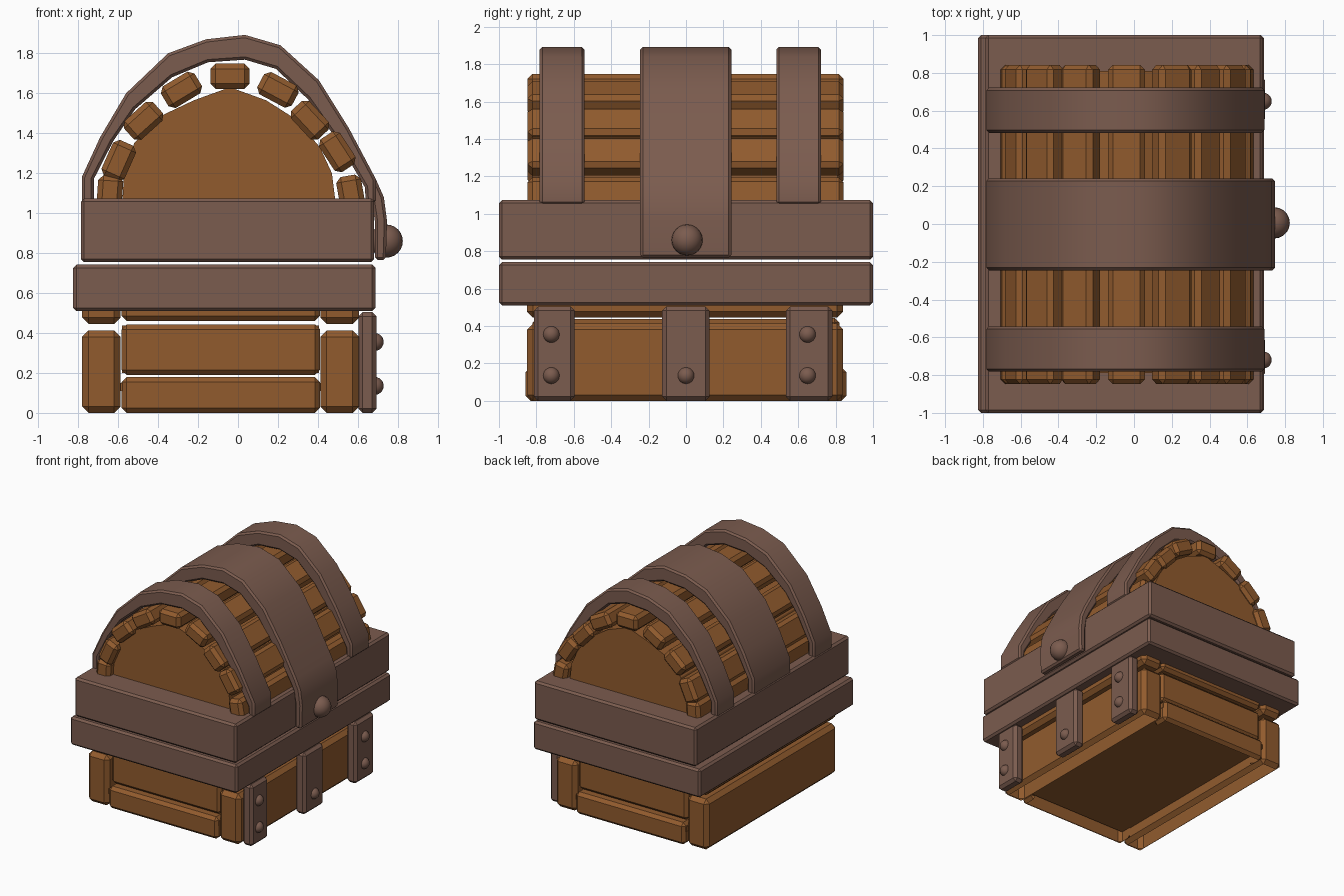
import bpy, bmesh, math
from mathutils import Matrix

if "Cube" in bpy.data.objects:
    bpy.data.objects.remove(bpy.data.objects["Cube"])


def material(name, rgb):
    m = bpy.data.materials.new(name)
    m.diffuse_color = (*rgb, 1)
    m.use_nodes = True
    m.node_tree.nodes["Principled BSDF"].inputs["Base Color"].default_value = m.diffuse_color
    return m


WOOD = material("warm wood", (0.285, 0.105, 0.027))
METAL = material("brown metal", (0.198, 0.106, 0.077))


def finish(bm, name, mat, bevel=0.0, limit=40, smooth=0, drop=None):
    """Chamfer the sharp edges and turn the bmesh into an object."""
    bmesh.ops.recalc_face_normals(bm, faces=bm.faces)
    if bevel:
        sharp = [e for e in bm.edges if e.calc_face_angle(0) > math.radians(limit)]
        bmesh.ops.bevel(bm, geom=sharp, offset=bevel, segments=1, profile=0.5,
                        affect='EDGES', clamp_overlap=True)
    if drop:
        bm.normal_update()
        bmesh.ops.delete(bm, geom=[f for f in bm.faces if drop(f.normal)], context='FACES')
    me = bpy.data.meshes.new(name)
    bm.to_mesh(me)
    bm.free()
    me.materials.append(mat)
    ob = bpy.data.objects.new(name, me)
    bpy.context.collection.objects.link(ob)
    if smooth:
        bpy.ops.object.select_all(action='DESELECT')
        ob.select_set(True)
        bpy.context.view_layer.objects.active = ob
        bpy.ops.object.shade_smooth_by_angle(angle=math.radians(smooth))
    return ob


def box(name, mat, x, y, z, bevel=0.025, turn=0.0, drop=None):
    """Chamfered box from ranges, turned about its own y axis (degrees)."""
    bm = bmesh.new()
    size = [b - a for a, b in (x, y, z)]
    mid = [(a + b) / 2 for a, b in (x, y, z)]
    bmesh.ops.create_cube(bm, size=1, matrix=Matrix.Translation(mid)
                          @ Matrix.Rotation(math.radians(-turn), 4, 'Y')
                          @ Matrix.Diagonal((*size, 1)))
    return finish(bm, name, mat, bevel, drop=drop)


def ball(name, loc, r):
    bm = bmesh.new()
    bmesh.ops.create_uvsphere(bm, u_segments=20, v_segments=12, radius=r,
                              matrix=Matrix.Translation(loc))
    return finish(bm, name, METAL, smooth=32)


def strap(name, outer, inner, y0, y1):
    """Curved strip between an outer and an inner path, from y0 to y1."""
    bm = bmesh.new()
    rows = [[bm.verts.new(p) for p in ((o[0], y0, o[1]), (o[0], y1, o[1]),
                                       (i[0], y1, i[1]), (i[0], y0, i[1]))]
            for o, i in zip(outer, inner)]
    for a, b in zip(rows, rows[1:]):
        for k in range(4):
            bm.faces.new((a[k], a[(k + 1) % 4], b[(k + 1) % 4], b[k]))
    bm.faces.new(rows[0])
    bm.faces.new(rows[-1])
    return finish(bm, name, METAL, 0.014, 50, 32)


# Metal rims of base and lid
box("base_rim", METAL, (-0.825, 0.688), (-1, 1), (0.51, 0.742), 0.016)
box("lid_rim", METAL, (-0.787, 0.682), (-1, 1), (0.755, 1.073), 0.016)

# Long side planks of the base, open underneath
for side, x in (("left", (-0.78, -0.588)), ("right", (0.412, 0.606))):
    box(side + "_lower_plank", WOOD, x, (-0.85, 0.84), (0, 0.413), 0.032,
        drop=lambda n: n.z < -0.9)
    box(side + "_upper_plank", WOOD, x, (-0.85, 0.84), (0.445, 0.6), 0.032)

# Short end planks of the base, the lowest open underneath and inside
for side, s in (("front", -1), ("back", 1)):
    for n, (z, out) in enumerate((((0, 0.18), 0.857), ((0.19, 0.443), 0.82),
                                  ((0.46, 0.6), 0.83))):
        low = (lambda v, s=s: v.z < -0.9 or s * v.y < -0.6 and v.z < 0.1) if n == 0 else None
        box(f"{side}_plank_{n + 1}", WOOD, (-0.582, 0.41),
            tuple(sorted((s * out, s * (out - 0.14)))), z, 0.025, drop=low)

# Recessed floor and the inner box seen between the planks
box("floor", WOOD, (-0.588, 0.412), (-0.835, 0.835), (0.11, 0.15), 0)
box("inner_box", WOOD, (-0.58, 0.405), (-0.72, 0.72), (0.2, 0.437), 0)

# Metal brackets with bolts on the right side
for name, y, yb, bolts in (("front", (-0.812, -0.595), -0.72, (0.135, 0.355)),
                           ("middle", (-0.127, 0.125), 0, (0.135,)),
                           ("back", (0.535, 0.782), 0.65, (0.135, 0.355))):
    box(name + "_bracket", METAL, (0.602, 0.694), y, (0, 0.505), 0.022)
    for n, z in enumerate(bolts):
        ball(f"{name}_bolt_{n + 1}", (0.684, yb, z), 0.045)

# Lid core that closes both ends of the dome
core = [(-0.58, 1.04), (-0.57, 1.2), (-0.52, 1.35), (-0.4, 1.48), (-0.22, 1.565),
        (-0.04, 1.63), (0.14, 1.565), (0.29, 1.47), (0.41, 1.33), (0.47, 1.2), (0.49, 1.04)]
bm = bmesh.new()
cap = bm.faces.new([bm.verts.new((x, -0.79, z)) for x, z in core])
ext = bmesh.ops.extrude_face_region(bm, geom=[cap])["geom"]
bmesh.ops.translate(bm, vec=(0, 1.6, 0), verts=[v for v in ext if isinstance(v, bmesh.types.BMVert)])
if not cap.is_valid or len(bm.faces) < len(core) + 2:
    bm.faces.new([v for v in bm.verts if v.co.y < 0])
finish(bm, "lid_core", WOOD)

# Lid planks round the dome: x, z, turn
for n, (x, z, a) in enumerate(((-0.642, 1.09, 86), (-0.597, 1.262, 66), (-0.473, 1.462, 42),
                               (-0.283, 1.617, 31), (-0.04, 1.685, 0), (0.2, 1.617, -28),
                               (0.36, 1.465, -47), (0.497, 1.307, -57), (0.566, 1.09, -80))):
    box(f"lid_plank_{n + 1}", WOOD, (x - 0.098, x + 0.098), (-0.848, 0.843),
        (z - 0.063, z + 0.063), 0.026, a)

# Curved straps over the lid
outer = [(-0.782, 1.05), (-0.782, 1.18), (-0.69, 1.38), (-0.56, 1.6), (-0.35, 1.8),
         (-0.16, 1.87), (0.035, 1.892), (0.213, 1.84), (0.405, 1.665), (0.555, 1.425), (0.69, 1.17)]
inner = [(-0.722, 1.05), (-0.722, 1.17), (-0.625, 1.36), (-0.515, 1.52), (-0.33, 1.68),
         (-0.15, 1.755), (0.035, 1.768), (0.19, 1.722), (0.35, 1.57), (0.5, 1.36), (0.635, 1.13)]
strap("front_strap", outer + [(0.69, 1.05)], inner + [(0.64, 1.05)], -0.782, -0.543)
strap("back_strap", outer + [(0.69, 1.05)], inner + [(0.64, 1.05)], 0.483, 0.722)
strap("middle_strap", outer + [(0.73, 1.08), (0.746, 0.96), (0.74, 0.765)],
      inner + [(0.67, 1.06), (0.685, 0.96), (0.685, 0.765)], -0.245, 0.242)

# Round clasp knob on the middle strap
ball("clasp_knob", (0.742, 0.006, 0.86), 0.083)
